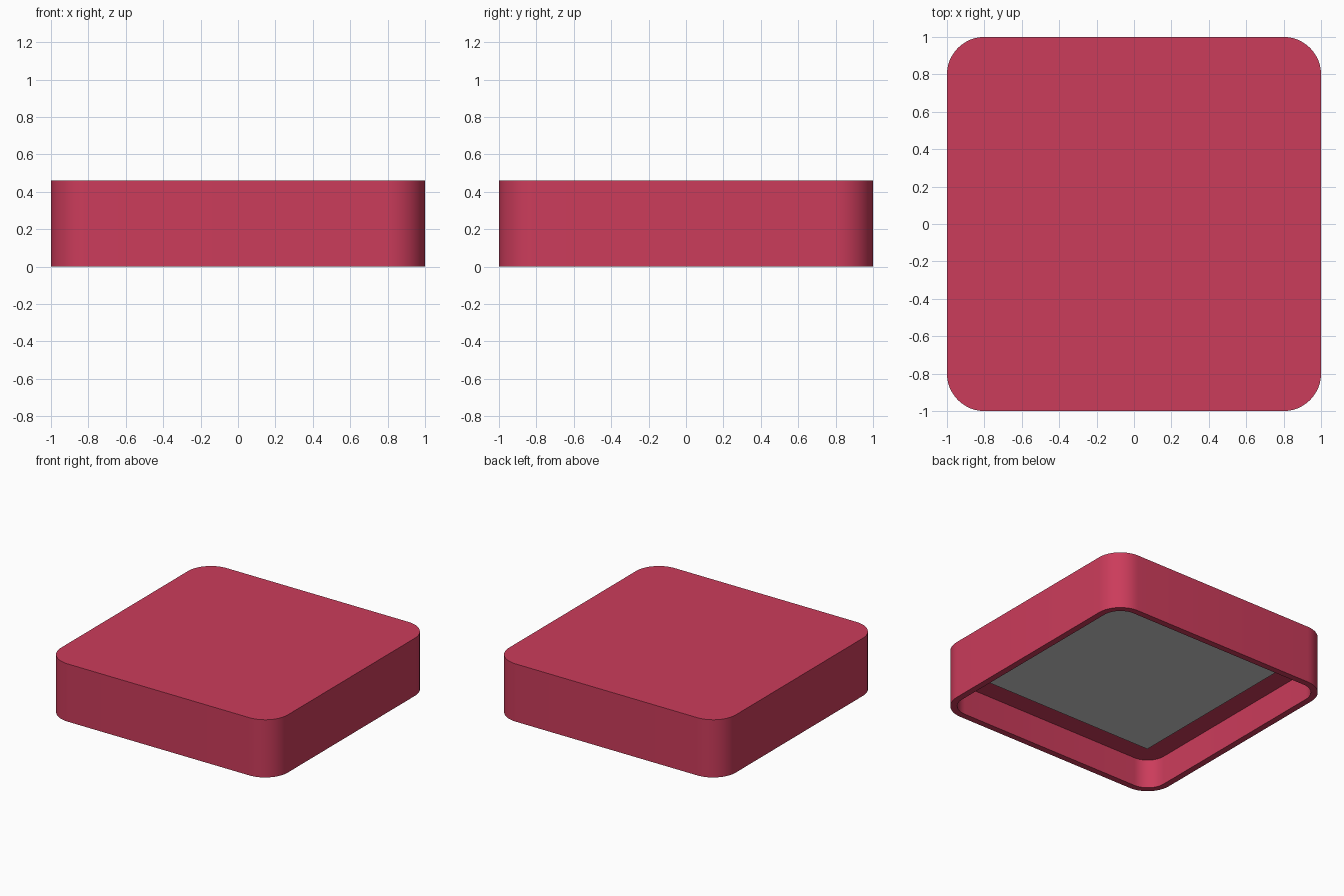
import bpy, bmesh, math

if "Cube" in bpy.data.objects:
    bpy.data.objects.remove(bpy.data.objects["Cube"])

HALF, RADIUS, HEIGHT = 1.0, 0.2, 0.46
WALL, CEILING = 0.05, 0.23
SEGMENTS = 12


def rounded_square(bm, half, radius, z):
    """Ring of vertices around a square with rounded corners."""
    c = half - radius
    ring = []
    for i, (sx, sy) in enumerate([(1, 1), (-1, 1), (-1, -1), (1, -1)]):
        for k in range(SEGMENTS + 1):
            a = math.radians(90 * (i + k / SEGMENTS))
            ring.append(bm.verts.new((sx * c + radius * math.cos(a),
                                      sy * c + radius * math.sin(a), z)))
    return ring


def finish(bm, name):
    bmesh.ops.recalc_face_normals(bm, faces=bm.faces)
    mesh = bpy.data.meshes.new(name)
    bm.to_mesh(mesh)
    bm.free()
    obj = bpy.data.objects.new(name, mesh)
    bpy.context.collection.objects.link(obj)
    return obj


# Hollow cap: top, outer wall, rim, inner wall and ceiling
bm = bmesh.new()
inner = (HALF - WALL, RADIUS - WALL)
rings = [rounded_square(bm, HALF, RADIUS, HEIGHT),
         rounded_square(bm, HALF, RADIUS, 0),
         rounded_square(bm, *inner, 0),
         rounded_square(bm, *inner, CEILING)]
for a, b in zip(rings, rings[1:]):
    for i in range(len(a)):
        j = (i + 1) % len(a)
        bm.faces.new((a[i], a[j], b[j], b[i]))
bm.faces.new(rings[0])
bm.faces.new(rings[-1])
cap = finish(bm, "button_cap")
red = bpy.data.materials.new("red_plastic")
red.diffuse_color = (0.6, 0.045, 0.105, 1)
red.use_nodes = True
red.node_tree.nodes["Principled BSDF"].inputs["Base Color"].default_value = red.diffuse_color
cap.data.materials.append(red)
bpy.context.view_layer.objects.active = cap
cap.select_set(True)
bpy.ops.object.shade_smooth_by_angle(angle=math.radians(30))

# Grey square plate set into the ceiling
bm = bmesh.new()
bmesh.ops.create_cube(bm, size=1)
bmesh.ops.scale(bm, vec=(1.56, 1.56, 0.06), verts=bm.verts)
bmesh.ops.translate(bm, vec=(0, 0, 0.25), verts=bm.verts)
finish(bm, "inner_plate")
